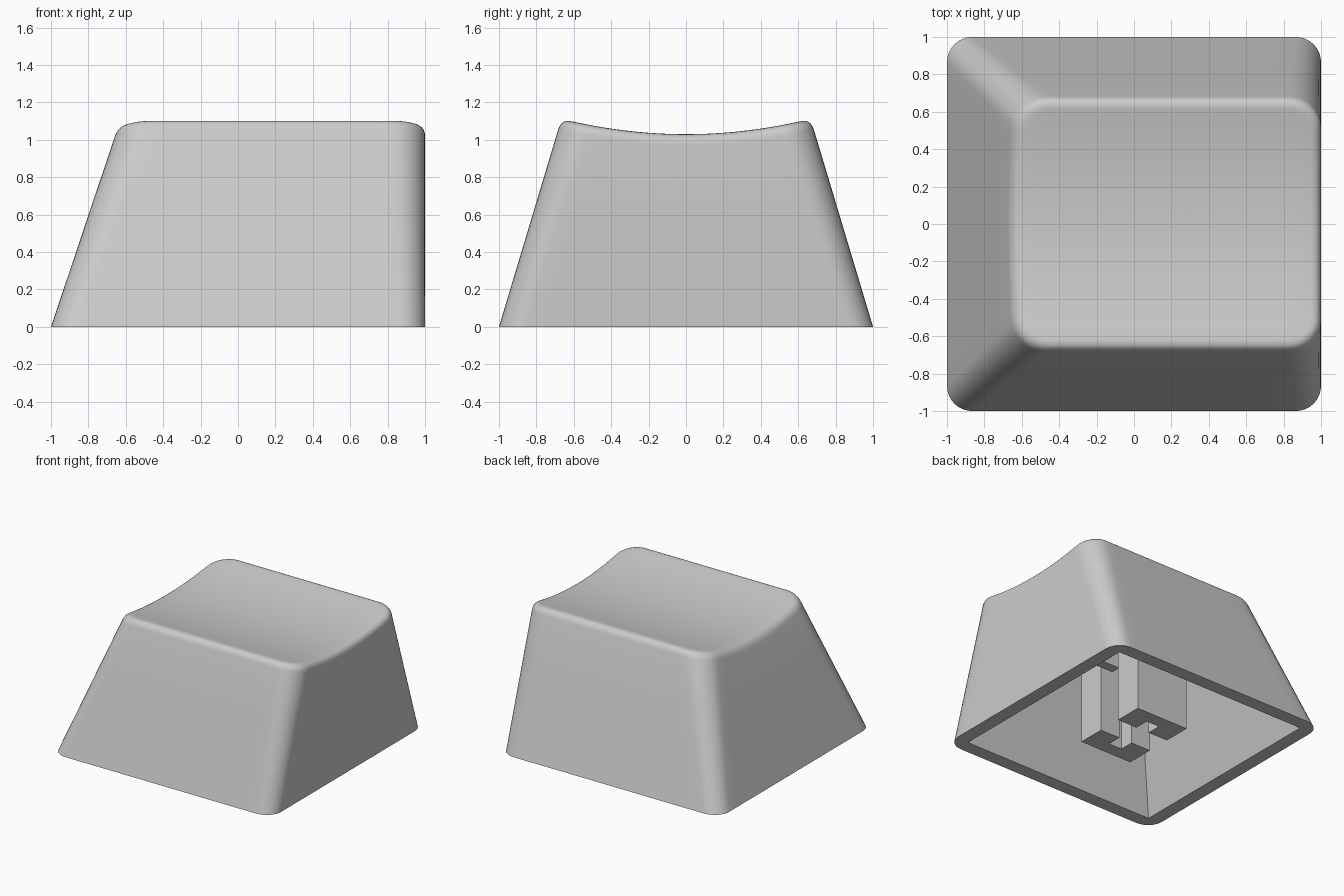
import bpy, bmesh, math

cube = bpy.data.objects.get("Cube")
if cube:
    bpy.data.objects.remove(cube, do_unlink=True)

grey = bpy.data.materials.new("light grey plastic")
grey.use_nodes = True
colour = (0.6, 0.6, 0.6, 1)
grey.diffuse_color = colour
grey.node_tree.nodes["Principled BSDF"].inputs["Base Color"].default_value = colour

SIDE, ARC = 16, 8   # points per straight side and per corner
BEVEL = 0.06        # top edge rounding
WALL = 0.112        # shell thickness
CEILING = 0.92


def finish(name, bm):
    bmesh.ops.recalc_face_normals(bm, faces=bm.faces)
    mesh = bpy.data.meshes.new(name)
    bm.to_mesh(mesh)
    bm.free()
    mesh.materials.append(grey)
    obj = bpy.data.objects.new(name, mesh)
    bpy.context.collection.objects.link(obj)
    return obj


def dish(y):
    return 1.03 + 0.185 * y * y


def radius(z):
    """Corner radius, growing slightly towards the top."""
    return 0.135 + 0.035 * z


def bounds(z):
    """Left, right and half depth of the tapered body at a height."""
    return -1 + 0.335 * z, 1.0, 1 - 0.3 * z


def outline(i, z, inset, r):
    """Point i of the rounded rectangle at height z."""
    left, right, depth = bounds(z)
    left, right, depth = left + inset, right - inset, depth - inset
    corners = [(right - r, depth - r), (left + r, depth - r),
               (left + r, r - depth), (right - r, r - depth)]
    side, k = divmod(i, SIDE + ARC)
    cx, cy = corners[side]
    if k <= ARC:
        a = math.pi / 2 * (side + k / ARC)
        return cx + r * math.cos(a), cy + r * math.sin(a)
    a = math.pi / 2 * (side + 1)
    t = (k - ARC) / SIDE
    nx, ny = corners[(side + 1) % 4]
    return (cx + (nx - cx) * t + r * math.cos(a),
            cy + (ny - cy) * t + r * math.sin(a))


COUNT = 4 * (SIDE + ARC)


def edge_point(i, inset, drop):
    """Point on the curved top edge, following the dish."""
    z = 1.1
    for _ in range(4):
        x, y = outline(i, z, inset, radius(z) - inset)
        z = dish(y) - drop
    return x, y, z


# Hollow shell, lofted from ceiling, down the cavity, up the wall, over the top
bm = bmesh.new()
rings = []
for z in (CEILING, 0):
    rings.append([(*outline(i, z, WALL, 0), z) for i in range(COUNT)])
for level in (0, 0.33, 0.66):
    ring = []
    for i in range(COUNT):
        z = level * edge_point(i, 0, BEVEL)[2]
        ring.append((*outline(i, z, 0, radius(z)), z))
    rings.append(ring)
for step in range(7):
    t = step / 6
    rings.append([edge_point(i, BEVEL * t * t, BEVEL * (1 - t) ** 2)
                  for i in range(COUNT)])
rim, middle = rings[-1], 0.17
for step in range(1, 10):
    f = 1 - step / 10
    rings.append([(middle + (x - middle) * f, y * f, dish(y * f)) for x, y, z in rim])

loops = [[bm.verts.new(p) for p in ring] for ring in rings]
for a, b in zip(loops, loops[1:]):
    for i in range(COUNT):
        j = (i + 1) % COUNT
        bm.faces.new((a[i], a[j], b[j], b[i]))
centre = bm.verts.new((middle, 0, dish(0)))
for i in range(COUNT):
    bm.faces.new((loops[-1][i], loops[-1][(i + 1) % COUNT], centre))
bm.faces.new(loops[0])
bmesh.ops.remove_doubles(bm, verts=bm.verts, dist=0.0005)
shell = finish("keycap_shell", bm)
bpy.ops.object.select_all(action='DESELECT')
bpy.context.view_layer.objects.active = shell
shell.select_set(True)
bpy.ops.object.shade_smooth_by_angle(angle=math.radians(35))


def prism(name, points, low, high):
    bm = bmesh.new()
    face = bm.faces.new([bm.verts.new((x, y, low)) for x, y in points])
    top = bmesh.ops.extrude_face_region(bm, geom=[face])["geom"]
    for v in top:
        if isinstance(v, bmesh.types.BMVert):
            v.co.z = high
    return finish(name, bm)


# Stem: two facing brackets leave a cross-shaped socket
W, D, GAP, ARM, REACH = 0.24, 0.33, 0.1, 0.06, 0.22
for name, s in (("stem_bracket_back", 1), ("stem_bracket_front", -1)):
    half = [(ARM, REACH), (ARM, GAP), (W, GAP), (W, D)]
    points = half + [(-x, y) for x, y in reversed(half)]
    prism(name, [(x, s * y) for x, y in points], 0.0, CEILING)

# Thin rib between the stem and the upright wall
RIB = 0.04
prism("stem_rib", [(0.18, -RIB), (1 - WALL, -RIB), (1 - WALL, RIB), (0.18, RIB)],
      0.5, CEILING)
